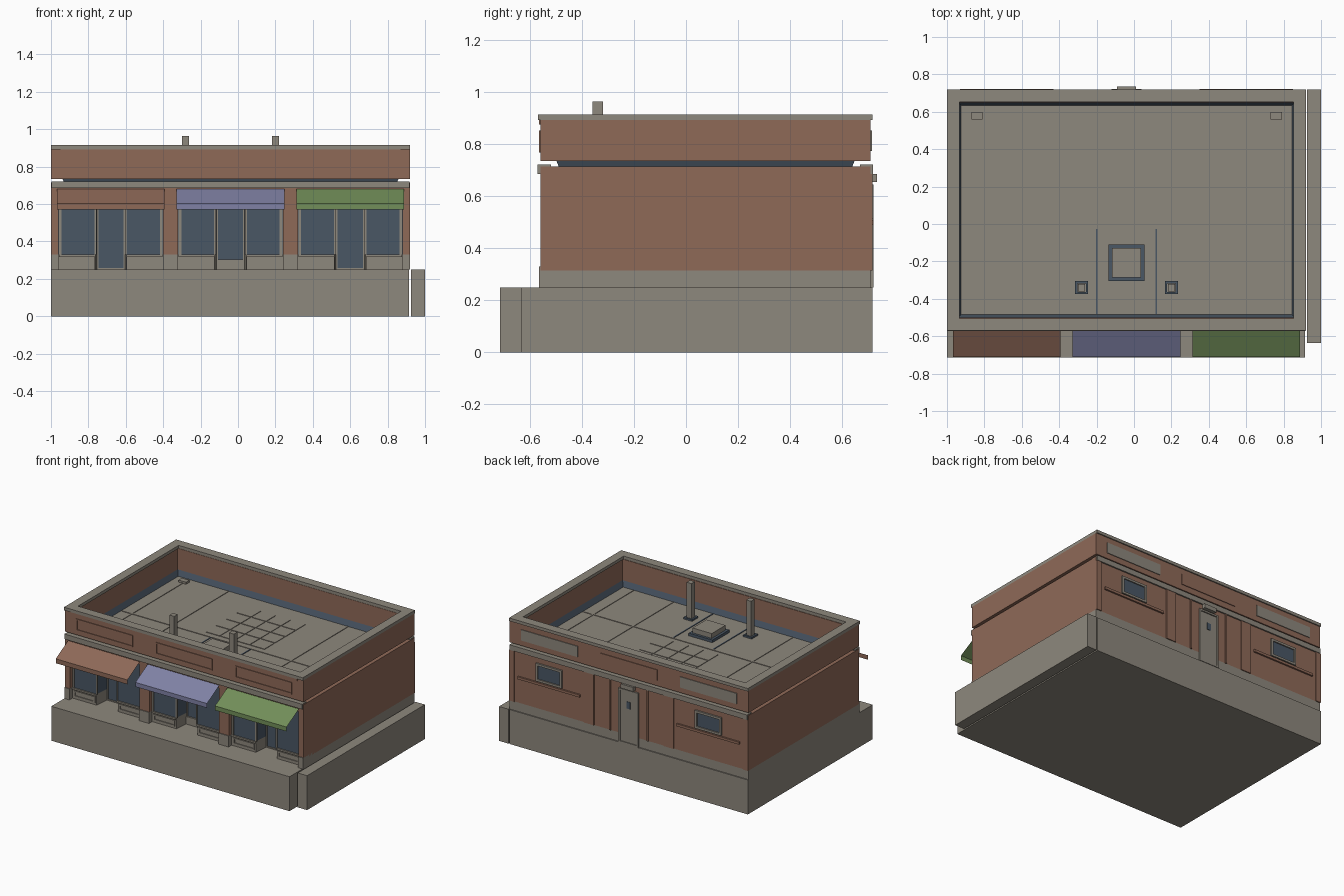
import bpy
import bmesh

default_cube = bpy.data.objects.get("Cube")
if default_cube:
    bpy.data.objects.remove(default_cube, do_unlink=True)


def make_material(name, red, green, blue):
    material = bpy.data.materials.new(name)
    material.use_nodes = True
    colour = (red, green, blue, 1)
    material.diffuse_color = colour
    material.node_tree.nodes["Principled BSDF"].inputs["Base Color"].default_value = colour
    return material


stone = make_material("stone grey", .27, .246, .205)
brick = make_material("brick brown", .275, .142, .097)
slate = make_material("dark slate glass", .068, .095, .13)
violet = make_material("awning violet", .215, .222, .376)
green = make_material("awning green", .17, .275, .1)


def finish(name, mesh_data, material):
    mesh = bpy.data.meshes.new(name)
    mesh_data.to_mesh(mesh)
    mesh_data.free()
    mesh.materials.append(material)
    part = bpy.data.objects.new(name, mesh)
    bpy.context.collection.objects.link(part)
    return part


def boxes(name, material, spans):
    """One object made of boxes, each given as (x range, y range, z range)."""
    bm = bmesh.new()
    for span in spans:
        corners = bmesh.ops.create_cube(bm, size=1)["verts"]
        for corner in corners:
            corner.co = [low + (high - low) * (value + .5)
                         for (low, high), value in zip(span, corner.co)]
    return finish(name, bm, material)


def ring(name, material, xs, ys, zs, thick):
    """Rectangular tube standing around the z axis."""
    (x0, x1), (y0, y1) = xs, ys
    inner = (y0 + thick, y1 - thick)
    boxes(name, material, [(xs, (y0, inner[0]), zs), (xs, (inner[1], y1), zs),
                           ((x0, x0 + thick), inner, zs), ((x1 - thick, x1), inner, zs)])


def frame(name, material, xs, ys, zs, thick):
    """Rectangular frame lying in a wall that faces along y."""
    (x0, x1), (z0, z1) = xs, zs
    inner = (z0 + thick, z1 - thick)
    boxes(name, material, [(xs, ys, (z0, inner[0])), (xs, ys, (inner[1], z1)),
                           ((x0, x0 + thick), ys, inner), ((x1 - thick, x1), ys, inner)])


def sheet(name, material, rows, closed=False):
    """Skin quads between consecutive rows of points."""
    bm = bmesh.new()
    loops = [[bm.verts.new(point) for point in row] for row in rows]
    for lower, upper in zip(loops, loops[1:]):
        count = len(lower)
        for i in range(count if closed else count - 1):
            j = (i + 1) % count
            bm.faces.new((lower[i], lower[j], upper[j], upper[i]))
    return finish(name, bm, material)


def around(centre, half):
    return (centre - half, centre + half)


# Main levels and wall lines
LEFT, RIGHT, FRONT, BACK = -1, .92, -.56, .71
GROUND, PLINTH, WALL_TOP, UPPER, PARAPET, CAP = .25, .315, .715, .735, .893, .915
ROOF, WALL = .7, .06
MIDDLE = (LEFT + RIGHT) / 2
BAY_STEP, BAY_HALF = .64, .28
bays = [MIDDLE - BAY_STEP, MIDDLE, MIDDLE + BAY_STEP]
width = (LEFT, RIGHT)

# Pavement blocks
boxes("pavement", stone, [((LEFT, .915), (-.715, .718), (0, GROUND))])
boxes("side_pavement", stone, [((.925, 1), (-.635, .718), (0, GROUND))])

# Side and back walls with stone plinth
for name, material, zs in (("plinth", stone, (GROUND, PLINTH)),
                           ("lower_wall", brick, (PLINTH, WALL_TOP))):
    boxes(name, material, [((LEFT, LEFT + WALL / 2), (FRONT, BACK), zs),
                           ((RIGHT - WALL / 2, RIGHT), (FRONT, BACK), zs),
                           (width, (BACK - WALL, BACK), zs)])

# Parapet, coping and front trim
ring("parapet", brick, width, (FRONT, BACK), (UPPER, PARAPET), WALL)
ring("coping", stone, width, (FRONT - .01, BACK + .008), (PARAPET, CAP), .066)
boxes("parapet_trim", brick, [((LEFT + .05, RIGHT - .05), (FRONT - .006, FRONT), (.876, PARAPET))])
inset = (LEFT + .004, RIGHT - .004)
boxes("cornice", stone, [(inset, (FRONT - .012, FRONT + .04), (.685, .722)),
                         (inset, (BACK - .04, BACK + .01), (.685, .722))])
boxes("shopfront_header", brick, [(inset, (FRONT, FRONT + .18), (.655, .69))])

# Roof deck, flashing, ribs and seams
deck_x, deck_y = (LEFT + WALL, RIGHT - WALL), (FRONT + WALL, BACK - WALL)
boxes("roof_deck", stone, [(deck_x, deck_y, (ROOF - .02, ROOF))])


def rectangle(shrink, z):
    x0, x1 = deck_x[0] + shrink, deck_x[1] - shrink
    y0, y1 = deck_y[0] + shrink, deck_y[1] - shrink
    return [(x0, y0, z), (x1, y0, z), (x1, y1, z), (x0, y1, z)]


sheet("roof_flashing", slate, [rectangle(.016, ROOF), rectangle(0, UPPER + .005)], closed=True)
low = (ROOF, ROOF + .004)
ribs = [(around(x, .006), (deck_y[0] + .02, deck_y[1] - .02), low) for x in (-.84, -.52, .44, .76)]
ribs.append(((deck_x[0] + .02, deck_x[1] - .02), around(-.02, .006), low))
boxes("roof_ribs", stone, ribs)
boxes("roof_seams", slate, [(around(x, .004), (-.48, -.02), low) for x in (-.2, .12)])
pavers = []
for column in range(4):
    for row in range(4):
        pavers.append((around(MIDDLE - .18 + column * .12, .056),
                       around(.08 + row * .12, .056), low))
boxes("roof_pavers", stone, pavers)
boxes("roof_vents", stone, [(around(x, .03), around(.58, .02), (ROOF, ROOF + .015))
                            for x in (-.84, .76)])

# Roof hatch
hatch_x, hatch_y = (-.135, .055), (-.305, -.11)
ring("hatch_curb", slate, hatch_x, hatch_y, (ROOF, ROOF + .02), .018)
boxes("hatch_lid", stone, [((-.117, .037), (-.287, -.128), (ROOF, ROOF + .055))])

# Chimneys
for x in (-.28, .2):
    boxes("chimney", stone, [(around(x, .019), around(-.34, .02), (ROOF, .965))])
    ring("chimney_curb", slate, around(x, .035), around(-.34, .035), (ROOF, ROOF + .012), .012)

# Brick piers on stone feet between the bays
edges = [LEFT] + [bay + side * BAY_HALF for bay in bays for side in (-1, 1)] + [RIGHT]
piers = list(zip(edges[::2], edges[1::2]))
boxes("front_piers", brick, [(pier, (FRONT, FRONT + .17), (.33, .69)) for pier in piers])
boxes("front_pier_feet", stone, [(pier, (FRONT - .006, FRONT + .17), (GROUND, .33)) for pier in piers])
boxes("back_piers", brick, [(pier, (BACK, BACK + .007), (PLINTH, .685)) for pier in piers])

# Shopfronts: display windows either side of a recessed door, under an awning
GLASS, DOOR = FRONT + .03, FRONT + .14
SILL, HEAD = .33, .66
for bay, awning_colour in zip(bays, (brick, violet, green)):
    for side in (-1, 1):
        outline = [(bay + side * offset, y) for offset, y in
                   ((BAY_HALF, GLASS), (.085, GLASS), (.075, DOOR))]
        sheet("bulkhead", stone, [[(x, y, z) for x, y in outline] for z in (GROUND, SILL)])
        sheet("display_glass", slate, [[(x, y, z) for x, y in outline] for z in (SILL, HEAD)])
        post = around(bay + side * .082, .005)
        boxes("window_posts", stone, [
            (post, around(GLASS, .006), (SILL, HEAD)),
            (around(bay + side * .27, .007), around(GLASS, .006), (SILL, HEAD))])
        middle = bay + side * .18
        boxes("window_sill", stone, [(around(middle, .097), around(GLASS, .01), (SILL - .012, SILL))])
        frame("bulkhead_panel", stone, around(middle, .085), (GLASS - .006, GLASS),
              (GROUND + .015, SILL - .02), .01)
    boxes("shop_door", slate, [(around(bay, .08), (DOOR, DOOR + .01), (GROUND, HEAD))])
    frame("shop_door_frame", stone, around(bay, .075), (DOOR - .006, DOOR), (GROUND, .6), .008)
    profile = [(FRONT - .008, .68), (FRONT - .15, .602), (FRONT - .15, .57)]
    sheet("awning", awning_colour, [[(x, y, z) for y, z in profile]
                                    for x in around(bay, BAY_HALF + .008)])
boxes("door_step", stone, [(around(MIDDLE, .075), (DOOR - .012, DOOR), (GROUND, .305))])

# Sign panels on both parapets
for bay in bays:
    panel = around(bay, .227)
    frame("front_sign_panel", brick, panel, (FRONT - .005, FRONT), (.768, .853), .008)
    back_colour = brick if bay == MIDDLE else stone
    boxes("back_sign_panel", back_colour, [(panel, (BACK, BACK + .005), (.775, .853))])

# Back windows
for bay in (bays[0], bays[2]):
    window = around(bay, .105)
    frame("back_window_frame", stone, window, (BACK, BACK + .012), (.515, .645), .016)
    boxes("back_window_glass", slate, [(around(bay, .09), (BACK, BACK + .004), (.53, .63))])
    boxes("back_sill_course", brick, [(around(bay, .25), (BACK, BACK + .012), (.49, .508))])

# Back door
boxes("back_door", stone, [(around(MIDDLE, .065), (BACK, BACK + .006), (GROUND, .63))])
frame("back_door_frame", stone, around(MIDDLE, .08), (BACK, BACK + .012), (GROUND, .645), .013)
boxes("back_door_window", slate, [(around(MIDDLE, .015), (BACK, BACK + .009), (.51, .56))])
boxes("back_door_lamp", stone, [(around(MIDDLE, .05), (BACK, BACK + .025), (.655, .685))])
boxes("back_door_reveals", brick, [(around(MIDDLE + side * .15, .006), (BACK, BACK + .008), (PLINTH, .685))
                                   for side in (-1, 1)])
